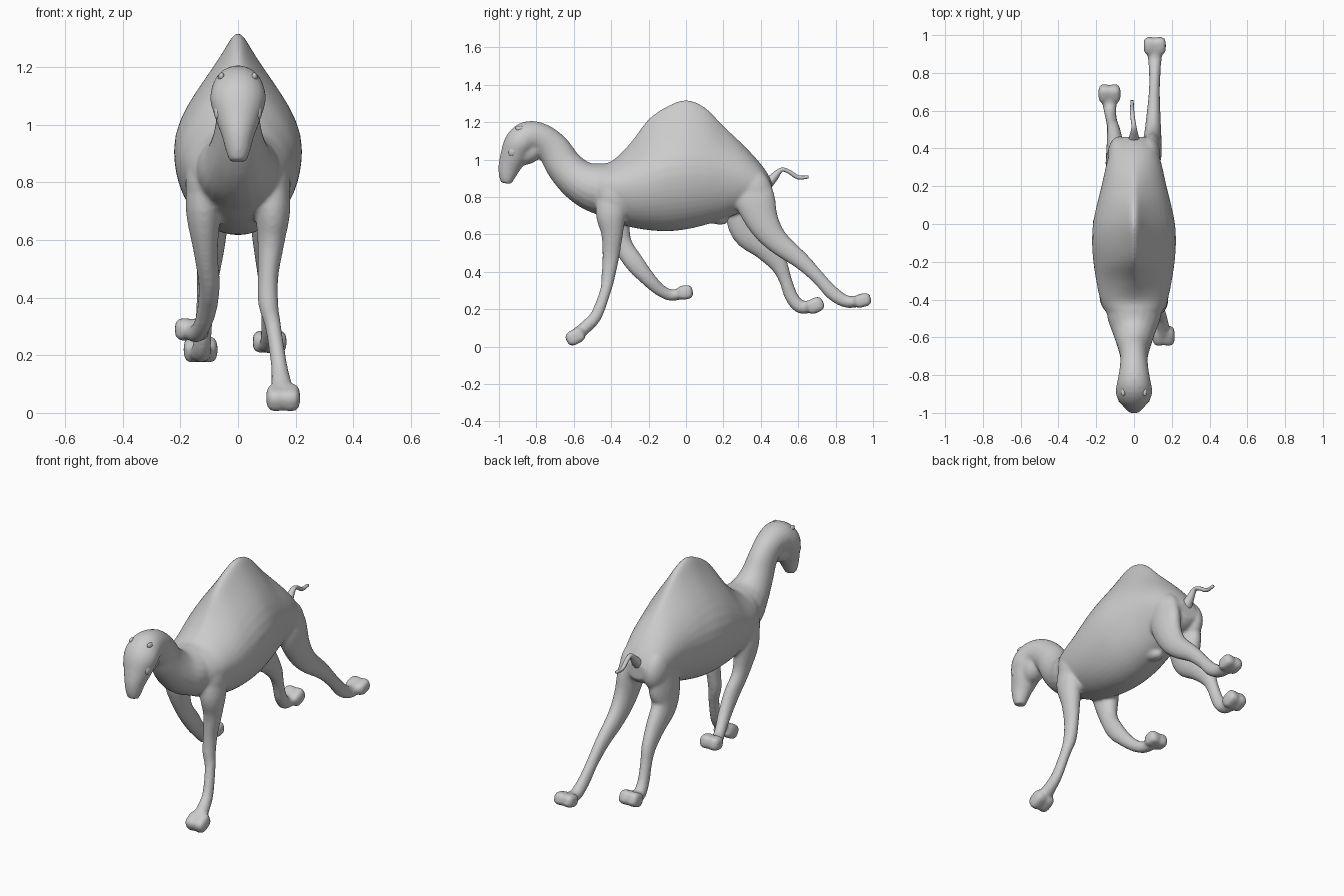
import bpy, bmesh, math
from mathutils import Vector, Matrix


def skin_rings(bm, rings):
    """Bridge rings of points into a closed tube."""
    vs = [[bm.verts.new(p) for p in ring] for ring in rings]
    n = len(vs[0])
    for a, b in zip(vs, vs[1:]):
        for i in range(n):
            j = (i + 1) % n
            bm.faces.new((a[i], a[j], b[j], b[i]))
    bm.faces.new(vs[0][::-1])
    bm.faces.new(vs[-1])


def spline(rows, steps=4):
    """Catmull-Rom interpolation of rows of numbers."""
    out = []
    for i in range(len(rows) - 1):
        p = [rows[max(0, min(len(rows) - 1, i + k))] for k in (-1, 0, 1, 2)]
        for s in range(steps):
            t = s / steps
            out.append([0.5 * (2 * b + (c - a) * t + (2 * a - 5 * b + 4 * c - d) * t * t
                               + (3 * b - a - 3 * c + d) * t ** 3)
                        for a, b, c, d in zip(*p)])
    return out + [list(rows[-1])]


def limb(bm, rows, n=20):
    """Tube along (x, y, z, radius in side view, half width)."""
    pts = spline(rows)
    rings = []
    for i, (x, y, z, r, w) in enumerate(pts):
        a, b = pts[max(i - 1, 0)], pts[min(i + 1, len(pts) - 1)]
        tan = Vector((b[0] - a[0], b[1] - a[1], b[2] - a[2])).normalized()
        up = tan.cross(Vector((1, 0, 0))).normalized()
        side = up.cross(tan)
        rings.append([Vector((x, y, z)) + side * w * math.cos(k * math.tau / n)
                      + up * r * math.sin(k * math.tau / n) for k in range(n)])
    skin_rings(bm, rings)


def blob(bm, centre, size, pitch=0, power=1):
    """Ellipsoid; a power below 1 makes it boxier."""
    m = (Matrix.Translation(centre) @ Matrix.Rotation(math.radians(pitch), 4, 'X')
         @ Matrix.Diagonal((*size, 1)))
    for v in bmesh.ops.create_uvsphere(bm, u_segments=24, v_segments=14, radius=1)["verts"]:
        v.co = m @ Vector([math.copysign(abs(c) ** power, c) for c in v.co])


def foot(bm, centre, length, height, pitch):
    """Two side-by-side toes on a broad, blocky pad."""
    x, y, z = centre
    for s in (-1, 1):
        blob(bm, (x + s * 0.025, y, z), (0.034, length, height), pitch, 0.65)


def finish(bm, name):
    bmesh.ops.recalc_face_normals(bm, faces=bm.faces)
    me = bpy.data.meshes.new(name)
    bm.to_mesh(me)
    bm.free()
    me.polygons.foreach_set("use_smooth", [True] * len(me.polygons))
    ob = bpy.data.objects.new(name, me)
    bpy.context.collection.objects.link(ob)
    return ob


bm = bmesh.new()

# torso and hump: y, bottom, widest height, top, half width, hump sharpness
torso = [(-.54, .75, .85, .94, .08, 1), (-.48, .71, .84, .975, .14, 1),
         (-.40, .67, .85, .99, .178, 1.2), (-.30, .64, .86, 1.085, .20, 2.4),
         (-.2, .623, .88, 1.215, .215, 3.5), (-.1, .617, .91, 1.285, .222, 4.1),
         (0, .627, .92, 1.318, .217, 4.3), (.1, .65, .92, 1.28, .197, 3.8),
         (.2, .68, .92, 1.18, .172, 2.8), (.3, .72, .9, 1.085, .15, 1.7),
         (.38, .74, .87, 1.0, .128, 1.1), (.43, .76, .85, .935, .10, 1), (.46, .79, .84, .88, .06, 1)]
rings = []
for y, zb, zm, zt, w, p in spline(torso):
    ring = []
    for k in range(48):
        a = k * math.tau / 48
        c, s = math.cos(a), math.sin(a)
        m = abs(c)
        if s > 0:
            m = .35 * m + .65 * m ** p
        ring.append((math.copysign(m * w, c), y, zm + s * ((zt - zm) if s > 0 else (zm - zb))))
    rings.append(ring)
skin_rings(bm, rings)
blob(bm, (0, .16, .69), (.045, .07, .035), -15)

# shoulder and hip muscles
for s in (-1, 1):
    blob(bm, (s * .115, -.38, .80), (.068, .095, .13))
    blob(bm, (s * .075, .365, .84), (.065, .095, .12), 25)

# neck and head, with the deep jaw
limb(bm, [(0, -.40, .835, .15, .15), (0, -.50, .855, .13, .14), (0, -.58, .895, .11, .11),
          (0, -.65, .965, .098, .085), (0, -.705, 1.05, .09, .073), (0, -.77, 1.108, .083, .077),
          (0, -.84, 1.12, .086, .09), (0, -.89, 1.085, .083, .097), (0, -.92, 1.02, .073, .078),
          (0, -.945, .96, .06, .056), (0, -.957, .908, .044, .042), (0, -.96, .873, .028, .03)])
blob(bm, (0, -.835, 1.045), (.066, .095, .062), 35)

# straight front leg
limb(bm, [(.11, -.38, .83, .09, .06), (.12, -.40, .71, .083, .062), (.115, -.395, .6, .058, .048),
          (.105, -.402, .48, .045, .036), (.105, -.415, .38, .037, .035), (.122, -.43, .3, .03, .028),
          (.142, -.478, .17, .032, .028), (.15, -.53, .11, .034, .034), (.155, -.58, .07, .033, .042)])
foot(bm, (.157, -.592, .053), .052, .04, 28)

# folded front leg
limb(bm, [(-.11, -.38, .83, .09, .06), (-.12, -.38, .71, .083, .062), (-.112, -.345, .56, .054, .042),
          (-.10, -.275, .448, .052, .037), (-.108, -.2, .36, .04, .034), (-.125, -.14, .303, .033, .03),
          (-.145, -.08, .275, .031, .032), (-.155, -.02, .285, .03, .04)])
foot(bm, (-.16, -.005, .29), .042, .038, 8)

# trailing hind leg
limb(bm, [(.08, .35, .86, .10, .05), (.088, .37, .78, .108, .057), (.095, .415, .66, .085, .052),
          (.10, .49, .56, .064, .044), (.105, .62, .455, .046, .034), (.108, .71, .365, .036, .029),
          (.11, .785, .285, .038, .03), (.11, .86, .24, .033, .035), (.11, .93, .245, .03, .045)])
foot(bm, (.11, .943, .247), .047, .036, 15)

# forward hind leg
limb(bm, [(-.08, .35, .86, .10, .05), (-.088, .325, .73, .115, .06), (-.095, .335, .62, .095, .055),
          (-.10, .42, .53, .068, .045), (-.108, .495, .44, .048, .035), (-.115, .53, .36, .035, .03),
          (-.122, .565, .265, .036, .03), (-.128, .615, .212, .036, .035), (-.13, .68, .218, .032, .045)])
foot(bm, (-.13, .69, .22), .048, .04, 25)

# fuse limbs and torso into one smooth skin
body = finish(bm, "body")
rm = body.modifiers.new("fuse", 'REMESH')
rm.mode = 'VOXEL'
rm.voxel_size = 0.009
rm.use_smooth_shade = True
sm = body.modifiers.new("soften", 'SMOOTH')
sm.factor = 0.5
sm.iterations = 6

# tail
bm = bmesh.new()
limb(bm, [(0, .42, .85, .03, .04), (0, .465, .90, .024, .025), (0, .51, .945, .012, .014),
          (-.005, .55, .935, .011, .012), (-.01, .6, .905, .011, .011), (-.01, .655, .907, .008, .008)], 12)
finish(bm, "tail")

# ears and eyes
for s, side in ((-1, "left"), (1, "right")):
    bm = bmesh.new()
    blob(bm, (s * .057, -.885, 1.163), (.012, .028, .016), -20)
    finish(bm, side + "_ear")
    bm = bmesh.new()
    blob(bm, (s * .068, -.925, 1.045), (.016, .022, .03), -25)
    finish(bm, side + "_eye")
